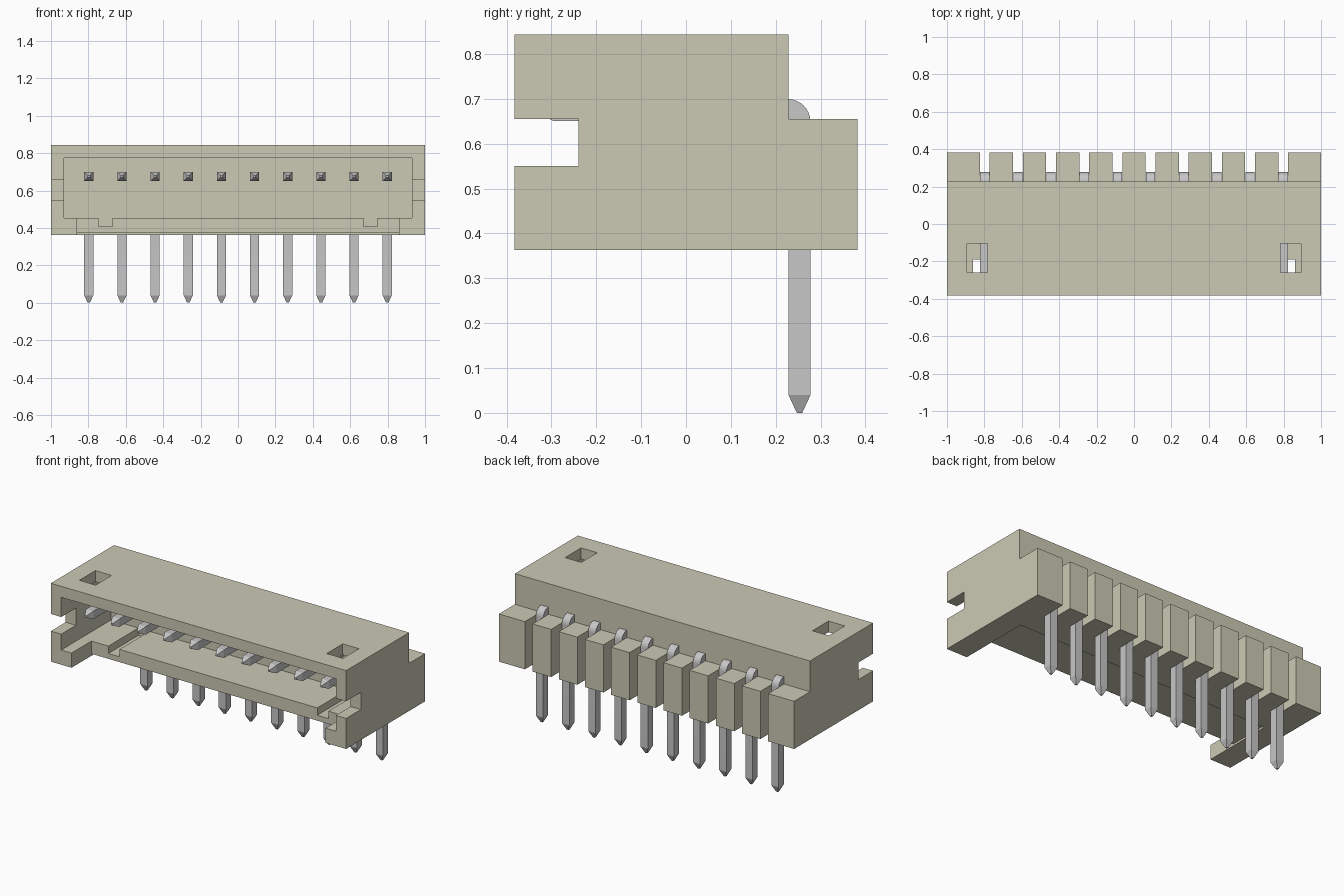
import bpy, bmesh, math
from mathutils import Vector

if "Cube" in bpy.data.objects:
    bpy.data.objects.remove(bpy.data.objects["Cube"], do_unlink=True)


def material(name, rgb, metallic=0.0):
    m = bpy.data.materials.new(name)
    m.use_nodes = True
    m.diffuse_color = (*rgb, 1)
    bsdf = m.node_tree.nodes["Principled BSDF"]
    bsdf.inputs["Base Color"].default_value = (*rgb, 1)
    bsdf.inputs["Roughness"].default_value = 0.6
    return m


ivory = material("ivory plastic", (0.60, 0.585, 0.455))
grey = material("grey metal", (0.57, 0.57, 0.57))

PITCH = 0.1773
PIN_X = [(i - 4.5) * PITCH for i in range(10)]


def make_object(name, bm, mat):
    bmesh.ops.recalc_face_normals(bm, faces=bm.faces)
    me = bpy.data.meshes.new(name)
    bm.to_mesh(me)
    bm.free()
    me.materials.append(mat)
    ob = bpy.data.objects.new(name, me)
    bpy.context.collection.objects.link(ob)
    return ob


def add_box(bm, x0, x1, y0, y1, z0, z1):
    verts = bmesh.ops.create_cube(bm, size=1)["verts"]
    for v in verts:
        v.co = Vector((x1 if v.co.x > 0 else x0,
                       y1 if v.co.y > 0 else y0,
                       z1 if v.co.z > 0 else z0))


# Housing: stepped side profile extruded along x
bm = bmesh.new()
profile = [(-0.382, 0.363), (0.382, 0.363), (0.382, 0.655),
           (0.228, 0.655), (0.228, 0.843), (-0.382, 0.843)]
face = bm.faces.new([bm.verts.new((-1, y, z)) for y, z in profile])
ext = bmesh.ops.extrude_face_region(bm, geom=[face])["geom"]
bmesh.ops.translate(bm, vec=(2, 0, 0),
                    verts=[g for g in ext if isinstance(g, bmesh.types.BMVert)])
housing = make_object("housing", bm, ivory)

# Openings cut from the housing
bm = bmesh.new()
add_box(bm, -0.93, 0.93, -0.5, 0.10, 0.453, 0.775)       # plug cavity
add_box(bm, -0.86, 0.86, -0.5, -0.19, 0.30, 0.50)        # floor front recess
add_box(bm, -0.86, 0.86, -0.25, 0.07, 0.29, 0.375)       # shallow underside relief
for s in (-1, 1):
    def side_box(a, b, *rest):
        add_box(bm, min(s * a, s * b), max(s * a, s * b), *rest)
    side_box(0.67, 0.745, -0.30, 0.10, 0.408, 0.51)      # floor key groove
    side_box(0.90, 1.10, -0.5, -0.24, 0.55, 0.655)       # side wall notch
    side_box(0.783, 0.893, -0.26, -0.105, 0.70, 0.90)    # top window
for x in PIN_X:
    add_box(bm, x - 0.026, x + 0.026, 0.228, 0.5, 0.28, 0.72)  # rear pin slot
cutter = make_object("housing_cutter", bm, ivory)
cutter.hide_render = True

mod = housing.modifiers.new("openings", "BOOLEAN")
mod.operation = "DIFFERENCE"
mod.solver = "EXACT"
mod.use_self = True
mod.object = cutter
bpy.context.view_layer.objects.active = housing
bpy.ops.object.modifier_apply(modifier=mod.name)
bpy.data.objects.remove(cutter, do_unlink=True)


# Pin: square section swept along a right-angle bend, tapered at both ends
def make_pin(name, x):
    h, tip = 0.0245, 0.006
    cy, cz, r = 0.2265, 0.6485, 0.0265
    path = [(-0.335, cz + r, 0, tip), (-0.295, cz + r, 0, h)]
    for i in range(9):
        a = math.radians(90 * i / 8)
        path.append((cy + r * math.sin(a), cz + r * math.cos(a), a, h))
    path += [(cy + r, 0.04, math.pi / 2, h), (cy + r, 0, math.pi / 2, tip)]
    bm = bmesh.new()
    rings = []
    for y, z, a, s in path:
        ny, nz = math.sin(a), math.cos(a)
        rings.append([bm.verts.new((x + u * s, y + w * s * ny, z + w * s * nz))
                      for u, w in ((-1, -1), (1, -1), (1, 1), (-1, 1))])
    for p, q in zip(rings, rings[1:]):
        for k in range(4):
            n = (k + 1) % 4
            bm.faces.new((p[k], p[n], q[n], q[k]))
    bm.faces.new(rings[0])
    bm.faces.new(rings[-1])
    return make_object(name, bm, grey)


pins = [make_pin(f"pin_{i + 1}", x) for i, x in enumerate(PIN_X)]

# Smooth only the rounded bends
bpy.ops.object.select_all(action="DESELECT")
for p in pins:
    p.select_set(True)
bpy.context.view_layer.objects.active = pins[0]
bpy.ops.object.shade_smooth_by_angle(angle=math.radians(20))
